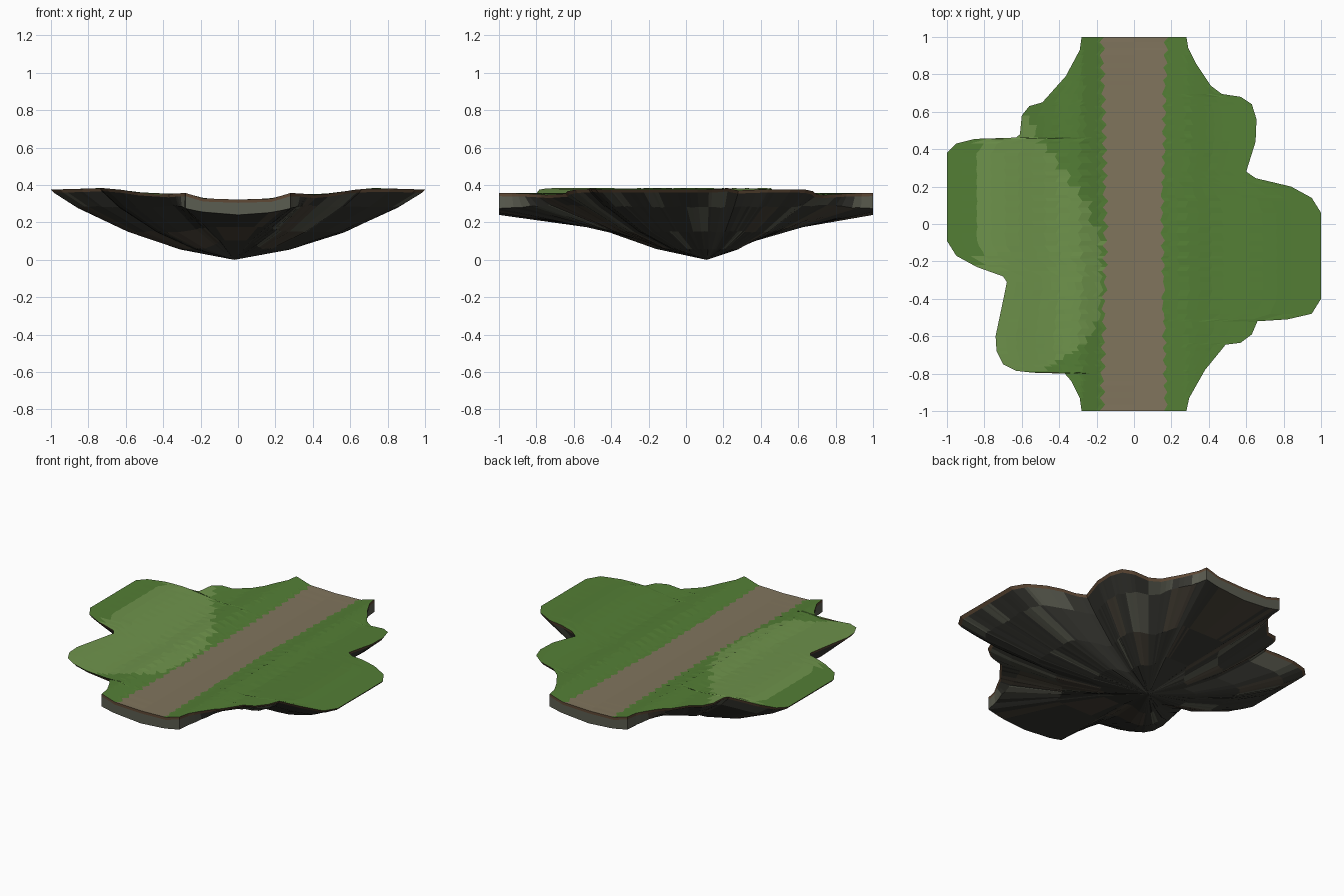
import bpy, bmesh, random

if "Cube" in bpy.data.objects:
    bpy.data.objects.remove(bpy.data.objects["Cube"])
random.seed(4)

def lerp_table(table, v):
    """Piecewise linear lookup in a sorted list of (key, value)."""
    if v <= table[0][0]:
        return table[0][1]
    for (a, fa), (b, fb) in zip(table, table[1:]):
        if v <= b:
            return fa + (fb - fa) * (v - a) / (b - a)
    return table[-1][1]

def material(name, r, g, b):
    m = bpy.data.materials.new(name)
    m.diffuse_color = (*[c ** 2.2 for c in (r, g, b)], 1)   # display to linear
    m.use_nodes = True
    m.node_tree.nodes["Principled BSDF"].inputs["Base Color"].default_value = m.diffuse_color
    return m

GRASS = material("grass", .33, .49, .22)
LIGHT = material("light_grass", .43, .57, .30)
DIRT = material("dirt", .50, .455, .365)
SOIL = material("soil", .37, .29, .22)
ROCK = material("rock", .235, .235, .215)
ROCK_BROWN = material("brown_rock", .31, .285, .245)
ROCK_PALE = material("pale_rock", .36, .365, .32)

def build(name, polys):
    """polys: list of (corner points, material); shared corners are welded."""
    mats = []
    bm = bmesh.new()
    for pts, mat in polys:
        if mat not in mats:
            mats.append(mat)
        f = bm.faces.new([bm.verts.new(p) for p in pts])
        f.material_index = mats.index(mat)
    bmesh.ops.remove_doubles(bm, verts=bm.verts, dist=0.0005)
    me = bpy.data.meshes.new(name)
    bm.to_mesh(me)
    bm.free()
    for m in mats:
        me.materials.append(m)
    ob = bpy.data.objects.new(name, me)
    bpy.context.collection.objects.link(ob)

# Island outline: x of the right and left edge at each y
RIGHT = [(-1, .28), (-.93, .295), (-.78, .38), (-.645, .49), (-.635, .57), (-.59, .63),
         (-.52, .66), (-.51, .82), (-.48, .95), (-.40, 1), (.06, 1), (.14, .95), (.20, .84),
         (.245, .65), (.28, .60), (.44, .65), (.56, .655), (.64, .63), (.68, .57),
         (.695, .47), (.74, .41), (.86, .33), (.94, .29), (1, .28)]
LEFT = [(-1, -.28), (-.93, -.29), (-.84, -.335), (-.80, -.37), (-.795, -.54), (-.785, -.63),
        (-.75, -.70), (-.68, -.735), (-.60, -.74), (-.41, -.70), (-.31, -.68), (-.28, -.70),
        (-.23, -.84), (-.17, -.95), (-.09, -1), (.38, -1), (.43, -.95), (.455, -.85),
        (.462, -.63), (.48, -.61), (.58, -.60), (.63, -.56), (.65, -.49), (.79, -.365),
        (.93, -.29), (1, -.28)]
HEIGHT = [(0, .322), (.18, .327), (.23, .342), (.28, .357), (.33, .355), (.41, .347),
          (.50, .355), (.62, .374), (.73, .384), (.85, .379), (1, .376)]
# Right-hand limit of the light meadow at each y
MEADOW = [(-.8, -.5), (-.72, -.37), (-.6, -.22), (-.4, -.17), (-.1, -.17),
          (.1, -.25), (.25, -.35), (.45, -.5), (.6, -.6)]

# Rows of top points, with a ragged path edge
listed = {y for y, _ in RIGHT + LEFT}
regular = [-1 + .034 * i for i in range(59)]
ys = sorted(listed | {y for y in regular if min(abs(y - l) for l in listed) > .012})
N = 13

def path_half(y, side):
    tooth = abs(((y + .02 * side) / .068) % 1 - .5) * 2
    return .135 + .02 * abs(y) + .03 * tooth

def top_point(x, y):
    return (x, y, lerp_table(HEIGHT, abs(x)))

rows = []
for y in ys:
    l, r = lerp_table(LEFT, y), lerp_table(RIGHT, y)
    pl, pr = -path_half(y, -1), path_half(y, 1)
    xs = [pl + (l - pl) * (i / N) ** 1.25 for i in range(N, 0, -1)]
    xs += [pl, 0, pr]
    xs += [pr + (r - pr) * (i / N) ** 1.25 for i in range(1, N + 1)]
    rows.append([top_point(x, y) for x in xs])

# Grass and dirt path on top
grass, path = [], []
for a, b in zip(rows, rows[1:]):
    for i in range(len(a) - 1):
        quad = [a[i], a[i + 1], b[i + 1], b[i]]
        if N <= i < N + 2:
            path.append((quad, DIRT))
            continue
        cx = sum(p[0] for p in quad) / 4
        cy = sum(p[1] for p in quad) / 4
        lit = -.83 < cx < lerp_table(MEADOW, cy) and -.79 < cy < .6
        grass.append((quad, LIGHT if lit else GRASS))
build("grass_top", grass)
build("dirt_path", path)

# Rim loop, counter-clockwise from the front left corner
rim = (rows[0] + [r[-1] for r in rows[1:-1]] + rows[-1][::-1]
       + [r[0] for r in rows[-2:0:-1]])
AX, AY = -.02, .11

def neck(p):
    """1 at the two path ends, 0 at the side lobes."""
    if abs(p[0]) > .5:
        return 0
    t = min(max((abs(p[1]) - .62) / .36, 0), 1)
    return t * t * (3 - 2 * t)

def ring_point(p, scale, z):
    return (AX + (p[0] - AX) * scale, AY + (p[1] - AY) * scale, z)

lip, wall, mid, low = [], [], [], []
for k, p in enumerate(rim):
    n = neck(p)
    jit = [random.uniform(-.006, .006) if n < .9 and k % 2 else 0 for _ in range(3)]
    lip.append(ring_point(p, .985 + .015 * n, p[2] - .017))
    wall.append(ring_point(p, .86 + .14 * n + jit[0],
                           .283 * (1 - n) + (.24 + .035 * (p[0] / .28) ** 2) * n + jit[0]))
    mid.append(ring_point(p, .58 + jit[1], .15 + .025 * n + jit[1]))
    low.append(ring_point(p, .30 + jit[2], .058 + .045 * n + jit[2] * .5))
apex = (AX, AY, 0)

# Soil rim and faceted rock underside
count = len(rim)
soil, rock = [], []
shades = [ROCK] * 7 + [ROCK_BROWN] * 2 + [ROCK_PALE]
tone = [ROCK] * 3
for i in range(count):
    j = (i + 1) % count
    if i % 4 == 0:
        tone = [random.choice(shades) for _ in range(3)]
    soil.append(([rim[j], rim[i], lip[i], lip[j]], SOIL))
    wall_tone = ROCK_PALE if neck(rim[i]) > .8 else tone[0]
    rock.append(([lip[j], lip[i], wall[i], wall[j]], wall_tone))
    rock.append(([wall[j], wall[i], mid[i], mid[j]], tone[1]))
    rock.append(([mid[j], mid[i], low[i], low[j]], tone[2]))
    rock.append(([low[j], low[i], apex], ROCK))
build("soil_rim", soil)
build("rock_underside", rock)
